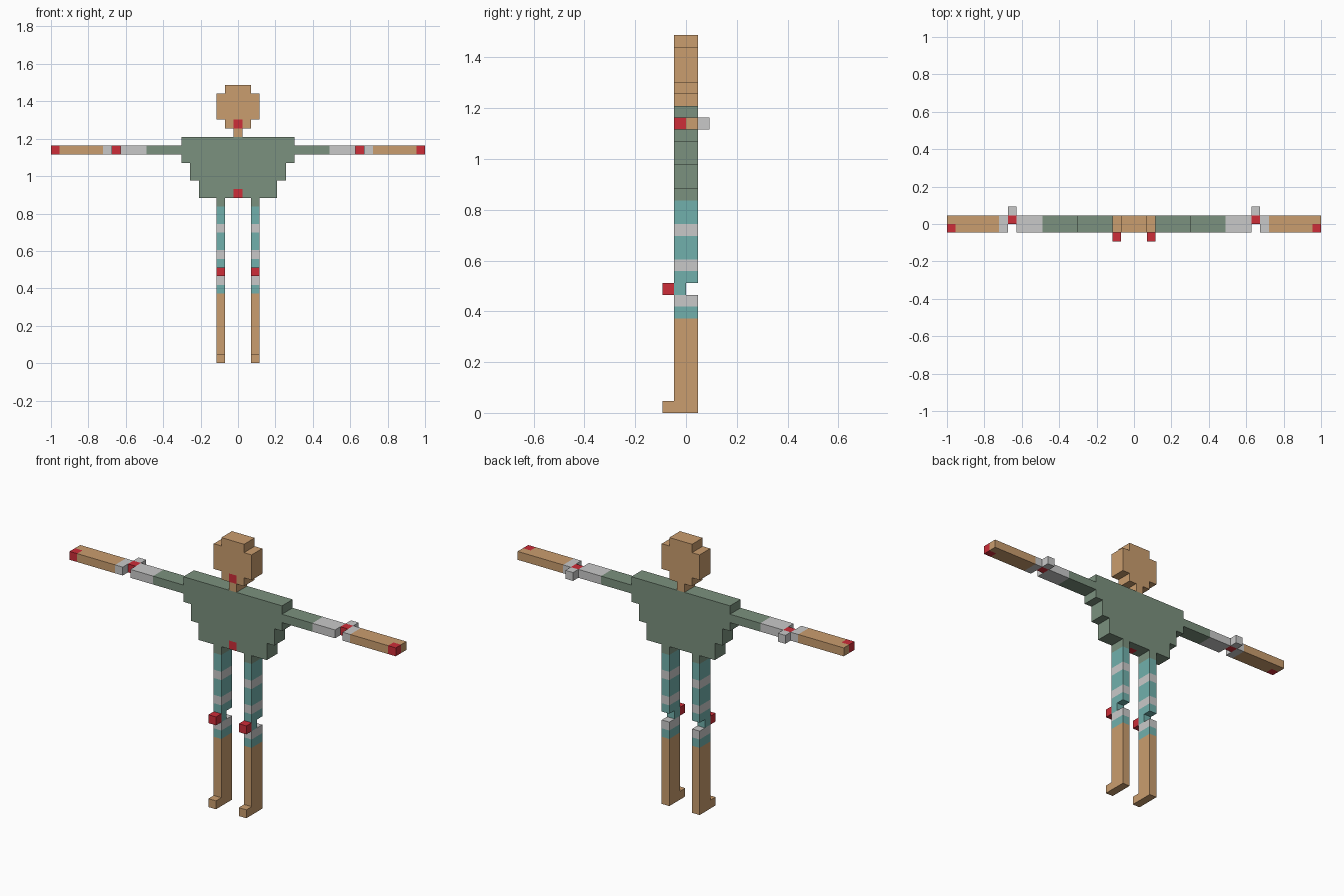
import bpy, bmesh, math
from mathutils import Vector

if "Cube" in bpy.data.objects:
    bpy.data.objects.remove(bpy.data.objects["Cube"])

U = 2 / 43  # size of one block


def linear(c):
    c /= 255
    return c / 12.92 if c <= 0.04045 else ((c + 0.055) / 1.055) ** 2.4


def material(name, rgb):
    m = bpy.data.materials.new(name)
    m.diffuse_color = [linear(c) for c in rgb] + [1]
    m.use_nodes = True
    m.node_tree.nodes["Principled BSDF"].inputs["Base Color"].default_value = m.diffuse_color
    return m


COLOURS = ["skin", "green", "teal", "grey", "red"]
SKIN, GREEN, TEAL, GREY, RED = range(5)
MATS = [material(n, c) for n, c in zip(COLOURS, [
    (202, 157, 110), (123, 145, 126), (113, 176, 172), (201, 201, 201), (205, 45, 56)])]

# Outward direction of each block side and its two in-plane axes
SIDES = [(a, s) for a in range(3) for s in (-1, 1)]


def block_part(name, boxes):
    """Fuse boxes (x0, x1, y0, y1, z0, z1, colour) on the block grid.
    Later boxes repaint earlier ones; only outer faces are made."""
    cells = {}
    for x0, x1, y0, y1, z0, z1, col in boxes:
        for x in range(x0, x1):
            for y in range(y0, y1):
                for z in range(z0, z1):
                    cells[x, y, z] = col
    bm = bmesh.new()
    verts = {}

    def vert(p):
        if p not in verts:
            # x cells are centred on whole numbers
            verts[p] = bm.verts.new(((p[0] - 0.5) * U, p[1] * U, p[2] * U))
        return verts[p]

    for cell, col in cells.items():
        for axis, s in SIDES:
            near = list(cell)
            near[axis] += s
            if tuple(near) in cells:
                continue
            b, c = (axis + 1) % 3, (axis + 2) % 3
            loop = []
            for i, j in ((0, 0), (1, 0), (1, 1), (0, 1)):
                p = list(cell)
                p[axis] += s > 0
                p[b] += i
                p[c] += j
                loop.append(vert(tuple(p)))
            face = bm.faces.new(loop if s > 0 else loop[::-1])
            face.material_index = col
    # Merge flat areas of equal colour
    bmesh.ops.dissolve_limit(bm, angle_limit=math.radians(1), verts=bm.verts[:],
                             edges=bm.edges[:], delimit={'MATERIAL'})
    me = bpy.data.meshes.new(name)
    bm.to_mesh(me)
    bm.free()
    for m in MATS:
        me.materials.append(m)
    ob = bpy.data.objects.new(name, me)
    bpy.context.collection.objects.link(ob)
    return ob


def mirrored(boxes):
    return [(1 - x1, 1 - x0, *rest) for x0, x1, *rest in boxes]


# Head with neck and a red neck joint in front
block_part("head", [
    (-1, 2, -1, 1, 27, 32, SKIN),
    (-2, 3, -1, 1, 28, 31, SKIN),
    (0, 1, -1, 1, 26, 27, SKIN),
    (0, 1, -1, 0, 27, 28, RED)])

# Stepped torso with a red hip joint
block_part("torso", [
    (-6, 7, -1, 1, 23, 26, GREEN),
    (-5, 6, -1, 1, 21, 23, GREEN),
    (-4, 5, -1, 1, 19, 21, GREEN),
    (0, 1, -1, 0, 19, 20, RED)])

# Arm: sleeve, grey cuff, elbow pushed backwards, forearm, red hand tip
arm = [
    (7, 11, -1, 1, 24, 25, GREEN),
    (11, 14, -1, 1, 24, 25, GREY),
    (14, 15, 0, 1, 24, 25, RED),
    (14, 15, 1, 2, 24, 25, GREY),
    (15, 16, -1, 1, 24, 25, GREY),
    (16, 22, -1, 1, 24, 25, SKIN),
    (21, 22, -1, 0, 24, 25, RED)]

# Leg: striped stocking, knee pushed forwards, shin and foot
leg = [(2, 3, -1, 1, z0, z1, col) for z0, z1, col in (
    (18, 19, GREEN), (16, 18, TEAL), (15, 16, GREY), (13, 15, TEAL), (12, 13, GREY),
    (11, 12, TEAL), (9, 10, GREY), (8, 9, TEAL), (0, 8, SKIN))]
leg += [(2, 3, -1, 0, 10, 11, TEAL),
        (2, 3, -2, -1, 10, 11, RED),
        (2, 3, -2, -1, 0, 1, SKIN)]

for name, boxes in (("arm", arm), ("leg", leg)):
    block_part("left_" + name, boxes)
    block_part("right_" + name, mirrored(boxes))
